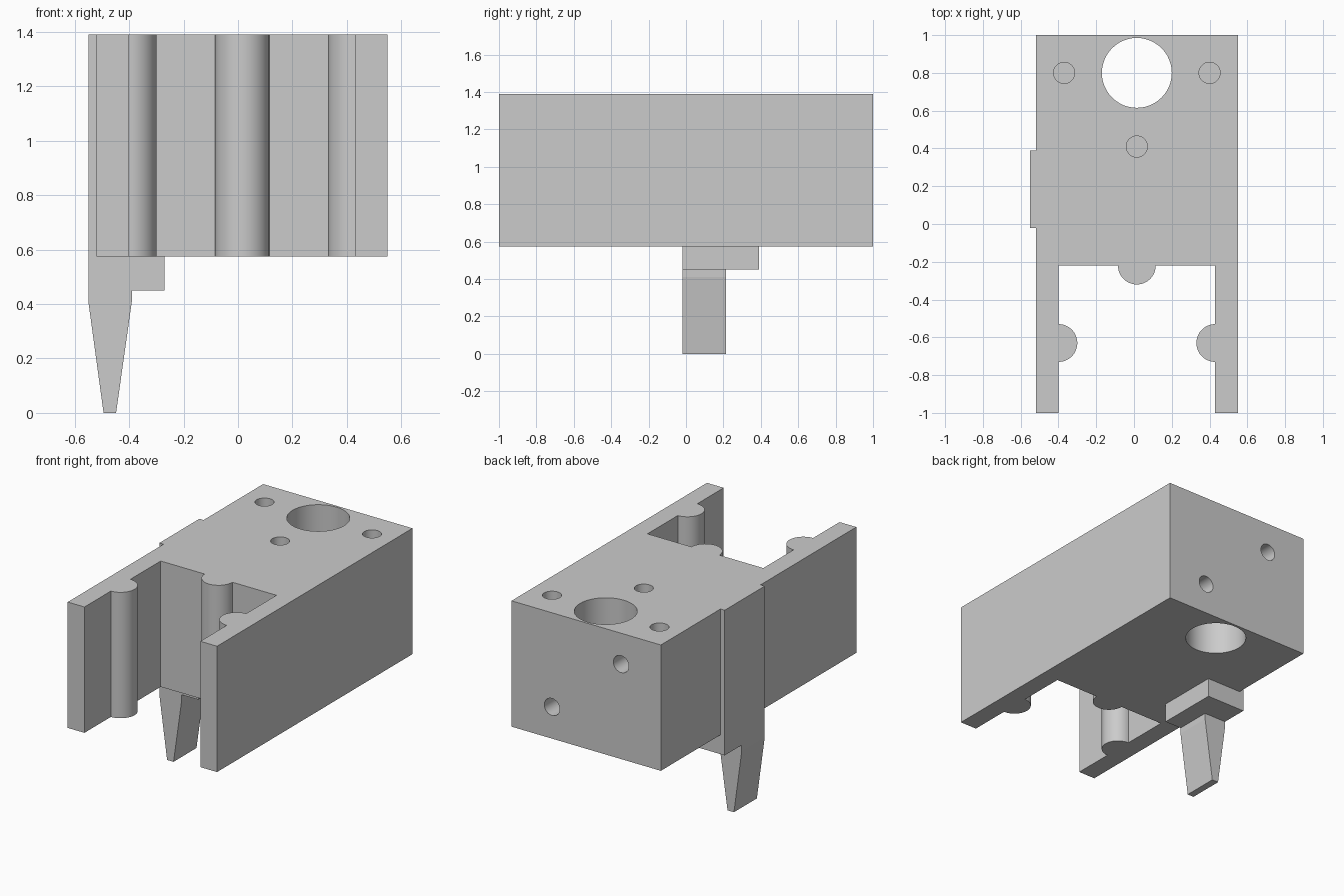
import bpy
import bmesh
from math import cos, sin, pi, radians
from mathutils import Matrix, Vector

cube = bpy.data.objects.get("Cube")
if cube:
    bpy.data.objects.remove(cube, do_unlink=True)

grey = bpy.data.materials.new("plain grey")
grey.use_nodes = True
grey.diffuse_color = (0.6, 0.6, 0.6, 1)
grey.node_tree.nodes["Principled BSDF"].inputs["Base Color"].default_value = (0.6, 0.6, 0.6, 1)

BOTTOM, TOP = 0.575, 1.39
LEFT, RIGHT, MID = -0.52, 0.55, 0.015
BACK, FRONT = 1.0, -1.0


def add_object(name, bm):
    bmesh.ops.recalc_face_normals(bm, faces=bm.faces)
    mesh = bpy.data.meshes.new(name)
    bm.to_mesh(mesh)
    bm.free()
    mesh.materials.append(grey)
    obj = bpy.data.objects.new(name, mesh)
    bpy.context.collection.objects.link(obj)
    return obj


def prism(name, points, direction):
    """Extrude a closed 3D outline along a direction."""
    bm = bmesh.new()
    face = bm.faces.new([bm.verts.new(p) for p in points])
    new = bmesh.ops.extrude_face_region(bm, geom=[face])["geom"]
    verts = [v for v in new if isinstance(v, bmesh.types.BMVert)]
    bmesh.ops.translate(bm, verts=verts, vec=Vector(direction))
    return add_object(name, bm)


def half_round(x, y, start, end, r=0.1, steps=24):
    """Half circle outline of a rib, angles in degrees."""
    angles = [radians(start + (end - start) * i / steps) for i in range(steps + 1)]
    return [(x + r * cos(a), y + r * sin(a)) for a in angles]


def drill(target, name, centre, radius, depth, axis="Z"):
    """Cut a round hole centred on a point, along z or y."""
    bm = bmesh.new()
    turn = Matrix.Rotation(pi / 2, 4, "X") if axis == "Y" else Matrix()
    bmesh.ops.create_cone(bm, cap_ends=True, segments=48, radius1=radius, radius2=radius,
                          depth=depth * 2, matrix=Matrix.Translation(centre) @ turn)
    cutter = add_object(name, bm)
    cutter.hide_render = True
    mod = target.modifiers.new(name, "BOOLEAN")
    mod.operation, mod.solver, mod.object = "DIFFERENCE", "EXACT", cutter
    bpy.context.view_layer.objects.active = target
    bpy.ops.object.modifier_apply(modifier=mod.name)
    bpy.data.objects.remove(cutter, do_unlink=True)


# Block outline: side walls, three half-round ribs in the slot, side strip
slot_l, slot_r, slot_y, rib_y = -0.40, 0.43, -0.22, -0.63
strip_x, strip_front, strip_back = -0.55, -0.02, 0.39
outline = [(LEFT, FRONT), (slot_l, FRONT)]
outline += half_round(slot_l, rib_y, -90, 90)
outline += [(slot_l, slot_y)]
outline += half_round(MID, slot_y, 180, 360)
outline += [(slot_r, slot_y)]
outline += half_round(slot_r, rib_y, 90, 270)
outline += [(slot_r, FRONT), (RIGHT, FRONT), (RIGHT, BACK), (LEFT, BACK),
            (LEFT, strip_back), (strip_x, strip_back),
            (strip_x, strip_front), (LEFT, strip_front)]
body = prism("slotted_block", [(x, y, BOTTOM) for x, y in outline], (0, 0, TOP - BOTTOM))

# Through bore, blind top holes and blind back holes
drill(body, "main_bore", (MID, 0.80, 1), 0.185, 1)
for x, y in ((-0.37, 0.80), (0.40, 0.80), (MID, 0.41)):
    drill(body, "top_hole", (x, y, TOP), 0.056, 0.4)
for x, z in ((0.26, 0.78), (-0.235, 1.19)):
    drill(body, "back_hole", (x, BACK, z), 0.055, 0.4, "Y")

# Foot pad below the block
foot_z, foot_x = 0.45, -0.27
foot = prism("foot_pad", [(strip_x, strip_front, foot_z), (foot_x, strip_front, foot_z),
                          (foot_x, strip_back, foot_z), (strip_x, strip_back, foot_z)],
             (0, 0, BOTTOM - foot_z))

# Tapered peg below the pad
taper = [(strip_x, foot_z), (-0.39, foot_z), (-0.39, 0.41), (-0.448, 0), (-0.494, 0), (strip_x, 0.41)]
peg = prism("tapered_peg", [(x, strip_front, z) for x, z in taper], (0, 0.235, 0))

# Smooth round walls, keep hard edges
bpy.ops.object.select_all(action="DESELECT")
body.select_set(True)
bpy.context.view_layer.objects.active = body
bpy.ops.object.shade_smooth_by_angle(angle=radians(30))
